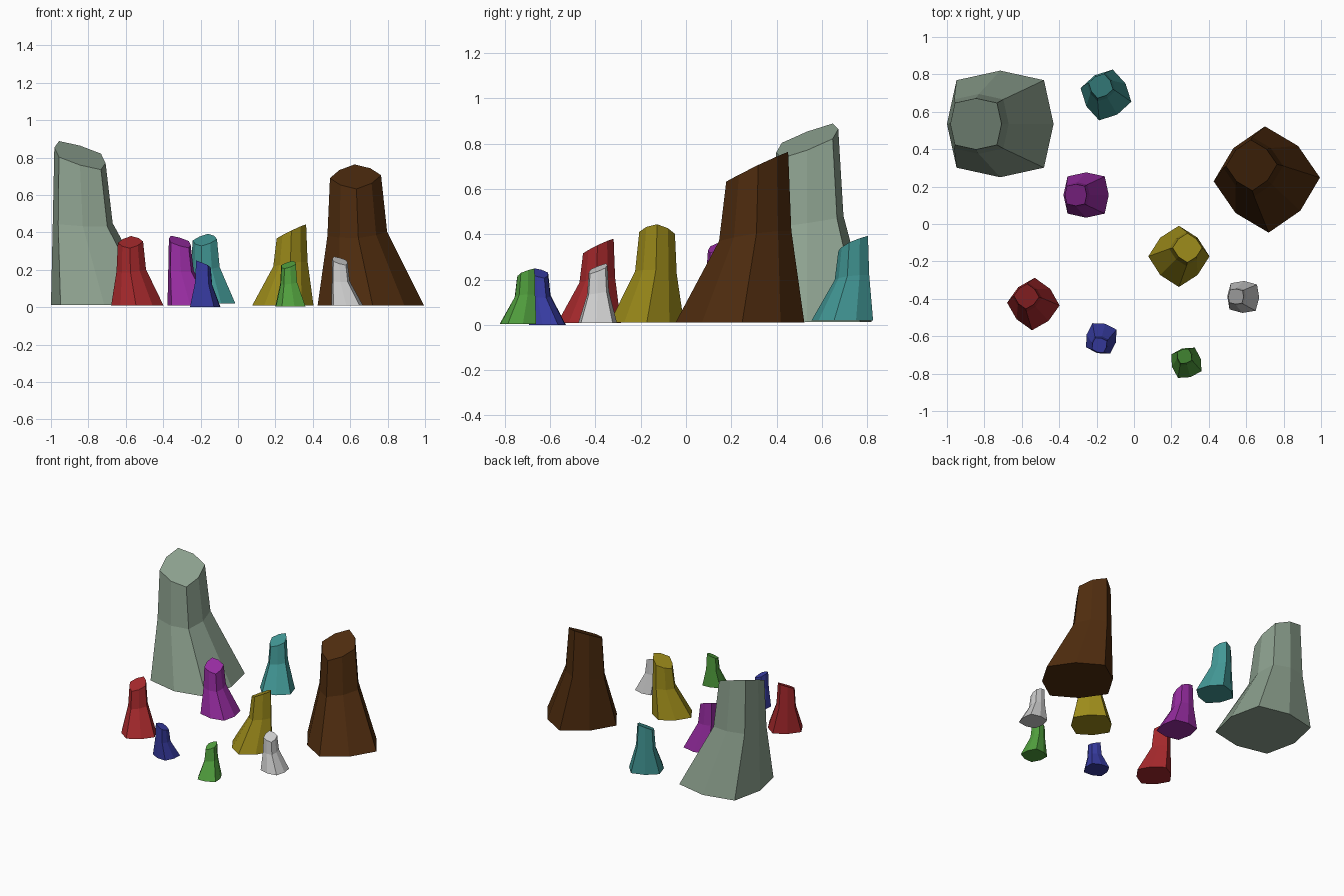
import bpy, bmesh
from math import cos, sin, radians, pi

if "Cube" in bpy.data.objects:
    bpy.data.objects.remove(bpy.data.objects["Cube"])

# One leaning eight-sided stump, leaning towards local -x, slanted cut on top.
# ring: height, x offset, side radius, slope in x, slope in y
RINGS = [
    (0.0, 0.0, 0.285, 0.0, 0.0),       # flared foot
    (0.445, -0.115, 0.16, -0.05, 0.15),  # waist
    (0.80, -0.13, 0.137, -0.30, 0.38),   # slanted top
]
CORNER = 1.16  # corners of the octagon reach further than its sides


def linear(rgb):
    return tuple((c / 255) ** 2.2 for c in rgb) + (1.0,)


def stump(name, x, y, z, scale, turn, rgb):
    bm = bmesh.new()
    a = radians(turn)
    rings = []
    for h, off, r, sx, sy in RINGS:
        ring = []
        for i in range(8):
            rad = r * (CORNER if i % 2 else 1.0)
            dx, dy = rad * cos(i * pi / 4), rad * sin(i * pi / 4)
            lx, ly, lz = off + dx, dy, h + sx * dx + sy * dy
            ring.append(bm.verts.new((
                x + scale * (lx * cos(a) - ly * sin(a)),
                y + scale * (lx * sin(a) + ly * cos(a)),
                z + scale * lz)))
        rings.append(ring)
    for lo, hi in zip(rings, rings[1:]):
        for i in range(8):
            j = (i + 1) % 8
            bm.faces.new((lo[i], lo[j], hi[j], hi[i]))
    bm.faces.new(rings[0][::-1])
    bm.faces.new(rings[-1])
    bmesh.ops.recalc_face_normals(bm, faces=bm.faces)
    mesh = bpy.data.meshes.new(name)
    bm.to_mesh(mesh)
    bm.free()
    mat = bpy.data.materials.new(name + "_colour")
    mat.diffuse_color = linear(rgb)
    mat.use_nodes = True
    mat.node_tree.nodes["Principled BSDF"].inputs["Base Color"].default_value = mat.diffuse_color
    mesh.materials.append(mat)
    bpy.context.collection.objects.link(bpy.data.objects.new(name, mesh))


# The nine stumps: position, size, turn and colour
stump("stump_large_grey", -0.715, 0.535, 0.012, 1.0, 0, (140, 160, 142))
stump("stump_large_brown", 0.71, 0.238, 0.01, 0.86, -43, (80, 48, 22))
stump("stump_red", -0.538, -0.428, 0.008, 0.425, -48, (165, 45, 48))
stump("stump_purple", -0.256, 0.155, 0.01, 0.425, 0, (150, 48, 160))
stump("stump_blue", -0.175, -0.612, 0.0, 0.285, 75, (58, 62, 160))
stump("stump_yellow", 0.24, -0.173, 0.01, 0.495, -135, (155, 138, 32))
stump("stump_teal", -0.15, 0.69, 0.02, 0.425, -60, (68, 150, 148))
stump("stump_green", 0.28, -0.742, 0.003, 0.28, -74, (82, 158, 64))
stump("stump_white", 0.584, -0.39, 0.008, 0.30, -3, (205, 205, 205))
